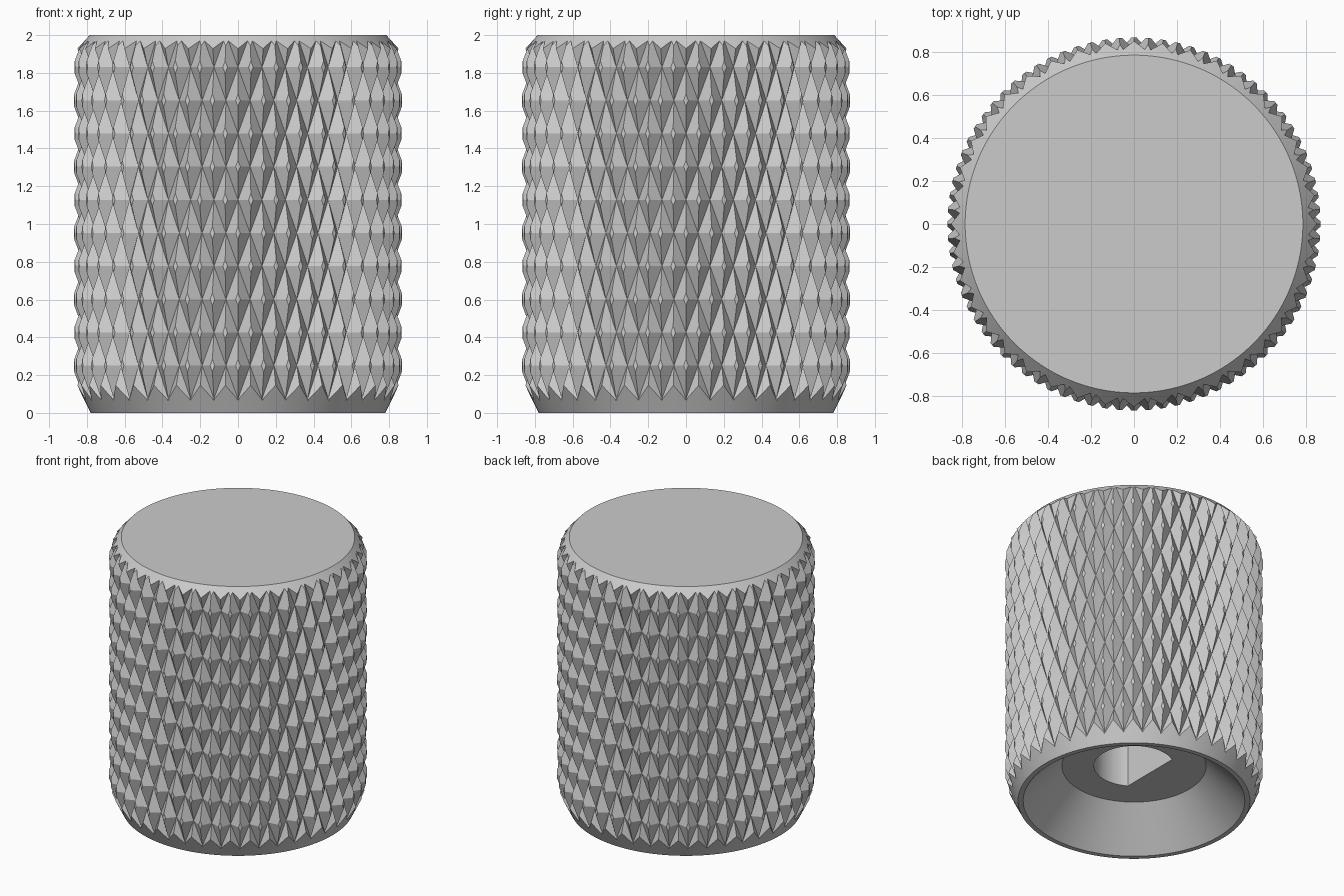
import bpy, bmesh
from math import sin, cos, pi, sqrt, asin

cube = bpy.data.objects.get("Cube")
if cube:
    bpy.data.objects.remove(cube, do_unlink=True)

TEETH = 40              # knurl points per row
ROW = 0.1755            # spacing between staggered rows
VALLEY, TIP, CLIP = 0.813, 0.88, 0.867

grey = bpy.data.materials.new("satin grey")
grey.use_nodes = True
colour = (0.6, 0.6, 0.6, 1)
grey.diffuse_color = colour
grey.node_tree.nodes["Principled BSDF"].inputs["Base Color"].default_value = colour


def finish(name, bm):
    bmesh.ops.recalc_face_normals(bm, faces=bm.faces)
    mesh = bpy.data.meshes.new(name)
    bm.to_mesh(mesh)
    bm.free()
    mesh.materials.append(grey)
    obj = bpy.data.objects.new(name, mesh)
    bpy.context.collection.objects.link(obj)
    return obj


def lathe(name, profile, steps):
    bm = bmesh.new()
    verts = [bm.verts.new((r, 0, z)) for r, z in profile]
    edges = [bm.edges.new(pair) for pair in zip(verts, verts[1:])]
    bmesh.ops.spin(bm, geom=verts + edges, axis=(0, 0, 1), cent=(0, 0, 0),
                   angle=2 * pi, steps=steps)
    bmesh.ops.remove_doubles(bm, verts=bm.verts, dist=1e-5)
    return finish(name, bm)


def knurl(name):
    # staggered rows of four-sided points, split along the valleys
    bm = bmesh.new()
    cols = 2 * TEETH
    rows = []
    for k in range(-1, 13):
        ring = []
        for i in range(cols):
            r = TIP if (i + k) % 2 else VALLEY
            a = 2 * pi * i / cols
            ring.append(bm.verts.new((r * cos(a), r * sin(a), 0.075 + k * ROW)))
        rows.append(ring)
    for j, (low, high) in enumerate(zip(rows, rows[1:])):
        for i in range(cols):
            n = (i + 1) % cols
            a, b, c, d = low[i], low[n], high[n], high[i]
            if (i + j - 1) % 2:
                tris = (a, b, d), (b, c, d)
            else:
                tris = (a, b, c), (a, c, d)
            for tri in tris:
                bm.faces.new(tri)
    bm.faces.new(rows[0])
    bm.faces.new(rows[-1])
    return finish(name, bm)


def d_shaft(name, radius, flat, bottom, top):
    # round bar with one flat side facing -x
    bm = bmesh.new()
    half = pi / 2 + asin(flat / radius)
    outline = [-half + 2 * half * i / 48 for i in range(49)]
    base = bm.faces.new([bm.verts.new((radius * cos(a), radius * sin(a), bottom))
                         for a in outline])
    side = bmesh.ops.extrude_face_region(bm, geom=[base])["geom"]
    bmesh.ops.translate(bm, vec=(0, 0, top - bottom),
                        verts=[v for v in side if isinstance(v, bmesh.types.BMVert)])
    return finish(name, bm)


def combine(target, tool, operation):
    mod = target.modifiers.new(operation.lower(), 'BOOLEAN')
    mod.operation = operation
    mod.solver = 'EXACT'
    mod.object = tool
    bpy.context.view_layer.objects.active = target
    bpy.ops.object.modifier_apply(modifier=mod.name)
    bpy.data.objects.remove(tool, do_unlink=True)


# knurled body trimmed by a turned blank with chamfers and a conical recess
knob = knurl("knurled_knob")
blank = lathe("turned_blank", [(0, 0.27), (0.485, 0.27), (0.745, 0), (0.78, 0),
                               (CLIP, 0.175), (CLIP, 1.91), (0.785, 2), (0, 2)], 160)
combine(knob, blank, 'INTERSECT')

# D-shaped shaft hole
combine(knob, d_shaft("shaft_hole", 0.27, 0.14, 0.1, 1.4), 'DIFFERENCE')

bpy.ops.object.select_all(action='DESELECT')
knob.select_set(True)
bpy.context.view_layer.objects.active = knob
bpy.ops.object.shade_smooth_by_angle(angle=0.16)
